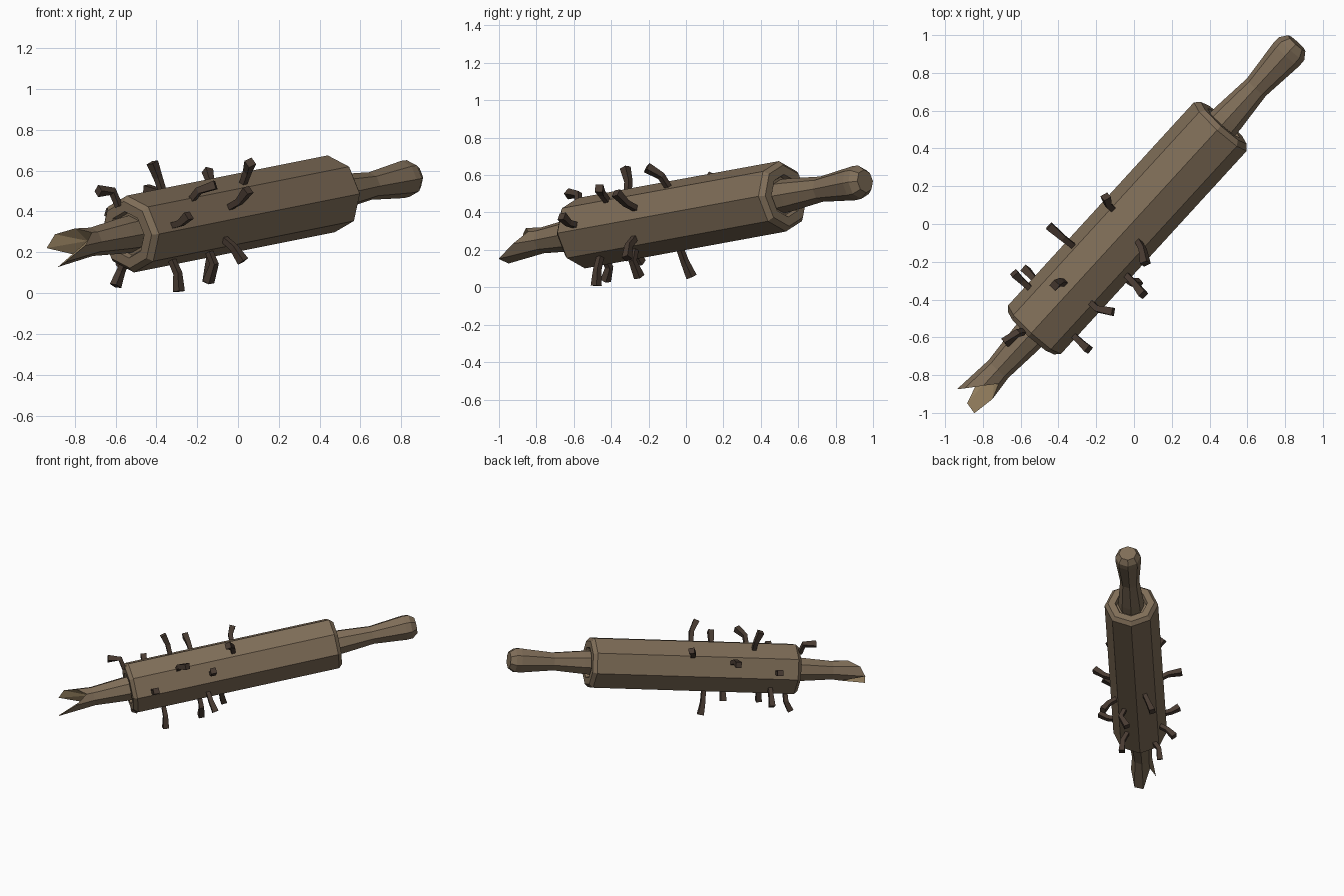
import bpy, bmesh, math
from mathutils import Vector

if "Cube" in bpy.data.objects:
    bpy.data.objects.remove(bpy.data.objects["Cube"])

# Frame of the tilted roller: long axis, right and up directions
CENTRE = Vector((-0.035, -0.022, 0.388))
AXIS = Vector((0.669, 0.731, 0.134)).normalized()
RIGHT = Vector((AXIS.y, -AXIS.x, 0)).normalized()
UP = RIGHT.cross(AXIS).normalized()
SIDES = 8


def material(name, rgb):
    m = bpy.data.materials.new(name)
    m.diffuse_color = (*rgb, 1)
    m.use_nodes = True
    m.node_tree.nodes["Principled BSDF"].inputs["Base Color"].default_value = m.diffuse_color
    return m


WOOD = material("brown_wood", (0.215, 0.155, 0.098))
RAW = material("raw_split_wood", (0.39, 0.28, 0.15))
IRON = material("dark_iron", (0.066, 0.044, 0.032))


def point(t, r, i):
    a = 2 * math.pi * i / SIDES
    return CENTRE + AXIS * t + (RIGHT * math.cos(a) + UP * math.sin(a)) * r


def bridge(bm, rings):
    for a, b in zip(rings, rings[1:]):
        n = len(a)
        for i in range(n):
            j = (i + 1) % n
            bm.faces.new((a[i], a[j], b[j], b[i]))


def finish(bm, name, *mats):
    bmesh.ops.recalc_face_normals(bm, faces=bm.faces[:])
    me = bpy.data.meshes.new(name)
    bm.to_mesh(me)
    bm.free()
    for m in mats:
        me.materials.append(m)
    ob = bpy.data.objects.new(name, me)
    bpy.context.collection.objects.link(ob)
    return ob


def lathe(name, profile):
    bm = bmesh.new()
    rings = [[bm.verts.new(point(t, r, i)) for i in range(SIDES)] for t, r in profile]
    bridge(bm, rings)
    bm.faces.new(rings[0])
    bm.faces.new(rings[-1])
    return finish(bm, name, WOOD)


# Octagonal barrel with bevelled rims and shallow sockets
half = [(0.735, 0.19), (0.762, 0.165), (0.762, 0.115), (0.735, 0.105)]
lathe("barrel", [(-t, r) for t, r in reversed(half)] + half)

# Intact handle with a flared grip
lathe("whole_handle", [(0.72, 0.092), (0.80, 0.088), (1.02, 0.068),
                       (1.26, 0.092), (1.30, 0.09), (1.34, 0.062)])

# Broken handle: jagged end sunk into a raw wood notch
bm = bmesh.new()
rings = [[bm.verts.new(point(t, r, i)) for i in range(SIDES)]
         for t, r in [(-0.72, 0.092), (-0.80, 0.088), (-1.02, 0.07)]]
jagged = [-1.16, -1.07, -1.13, -1.21, -1.25, -1.09, -1.28, -1.29]
rings.append([bm.verts.new(point(t, 0.07 + 0.02 * min(1, (-t - 1.02) / 0.2), i))
              for i, t in enumerate(jagged)])
bridge(bm, rings)
bm.faces.new(rings[0])
notch = bm.verts.new(point(-1.04, 0.01, 3))
for i in range(SIDES):
    f = bm.faces.new((rings[-1][i], rings[-1][(i + 1) % SIDES], notch))
    f.material_index = 1
finish(bm, "broken_handle", WOOD, RAW)


# Bent square nails: straight out of the barrel, then leaning to the tip
def nail(name, base, tip):
    base, tip = Vector(base), Vector(tip)
    t = (base - CENTRE).dot(AXIS)
    core = CENTRE + AXIS * t
    out = (base - core).normalized()
    base = core + out * 0.175
    mid = (base + out * 0.45 * (tip - base).length) * 0.7 + (base + tip) * 0.15
    path = [base - out * 0.03, mid, tip]
    bm = bmesh.new()
    rings = []
    for k, (p, h) in enumerate(zip(path, (0.014, 0.016, 0.021))):
        d = (path[min(k + 1, 2)] - path[max(k - 1, 0)]).normalized()
        a = (AXIS - d * AXIS.dot(d)).normalized()
        b = d.cross(a)
        rings.append([bm.verts.new(p + (a * x + b * y) * h)
                      for x, y in ((-1, -1), (1, -1), (1, 1), (-1, 1))])
    bridge(bm, rings)
    bm.faces.new(rings[0])
    bm.faces.new(rings[-1])
    finish(bm, name, IRON)


nails = [
    ((-0.33, -0.11, 0.46), (-0.45, -0.01, 0.51)),
    ((-0.55, -0.34, 0.35), (-0.635, -0.26, 0.40)),
    ((-0.51, -0.31, 0.22), (-0.575, -0.24, 0.13)),
    ((-0.13, 0.09, 0.54), (-0.15, 0.145, 0.60)),
    ((-0.37, -0.31, 0.50), (-0.42, -0.325, 0.64)),
    ((-0.59, -0.57, 0.45), (-0.685, -0.63, 0.50)),
    ((-0.23, -0.42, 0.46), (-0.11, -0.465, 0.53)),
    ((-0.32, -0.59, 0.33), (-0.24, -0.665, 0.38)),
    ((-0.04, -0.27, 0.42), (0.05, -0.375, 0.505)),
    ((0.03, -0.10, 0.55), (0.06, -0.21, 0.64)),
    ((-0.06, -0.28, 0.26), (0.025, -0.315, 0.155)),
    ((-0.56, -0.42, 0.14), (-0.60, -0.43, 0.035)),
    ((-0.32, -0.46, 0.16), (-0.29, -0.48, 0.008)),
    ((-0.13, -0.28, 0.19), (-0.145, -0.25, 0.055)),
    ((-0.13, -0.03, 0.20), (-0.145, 0.03, 0.055)),
]
for n, (base, tip) in enumerate(nails, 1):
    nail(f"bent_nail_{n}", base, tip)
